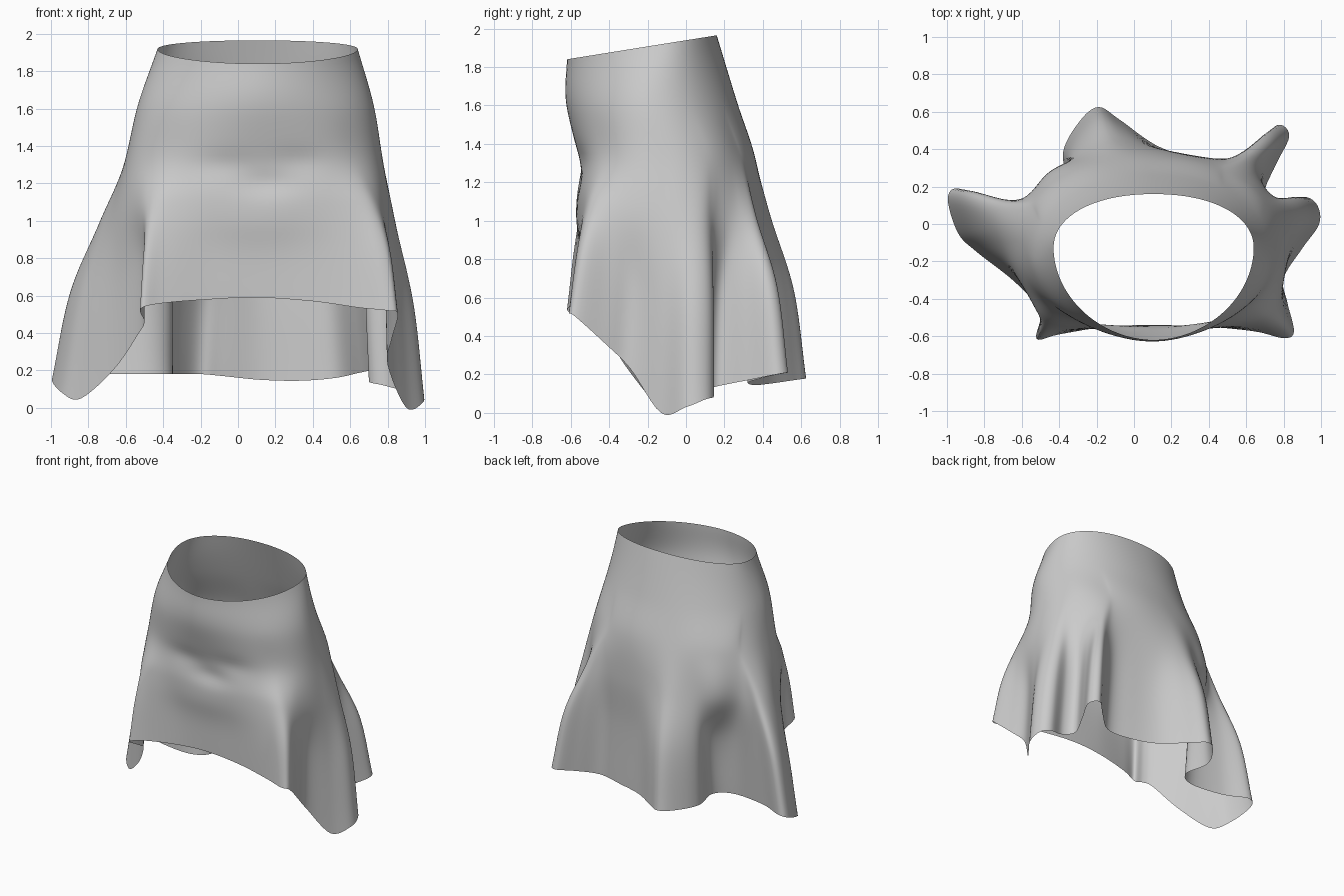
import bpy, bmesh, math

if "Cube" in bpy.data.objects:
    bpy.data.objects.remove(bpy.data.objects["Cube"])

# Hem line (x, y, z), counter-clockwise from the front centre, through every fold tip and valley
HEM = [
    (0.10, -0.54, 0.59), (0.40, -0.55, 0.57), (0.65, -0.575, 0.535), (0.80, -0.61, 0.52),
    (0.855, -0.575, 0.50), (0.82, -0.42, 0.36), (0.80, -0.29, 0.23), (0.90, -0.13, 0.0),
    (0.99, 0.0, 0.03), (0.98, 0.10, 0.07), (0.91, 0.145, 0.085), (0.78, 0.11, 0.12),
    (0.70, 0.17, 0.14), (0.76, 0.32, 0.17), (0.83, 0.47, 0.20), (0.77, 0.53, 0.21),
    (0.66, 0.43, 0.19), (0.52, 0.325, 0.16), (0.33, 0.35, 0.145), (0.12, 0.42, 0.15),
    (-0.08, 0.56, 0.17), (-0.19, 0.625, 0.18), (-0.29, 0.55, 0.18), (-0.38, 0.38, 0.18),
    (-0.35, 0.17, 0.18), (-0.48, 0.08, 0.18), (-0.75, 0.11, 0.18), (-0.94, 0.19, 0.18),
    (-0.995, 0.13, 0.15), (-0.94, -0.05, 0.08), (-0.84, -0.15, 0.05), (-0.66, -0.29, 0.21),
    (-0.53, -0.42, 0.40), (-0.50, -0.50, 0.46), (-0.52, -0.615, 0.53), (-0.40, -0.59, 0.56),
    (-0.15, -0.55, 0.58),
]
STEPS, ROWS = 6, 9


def spline(a, b, c, d, t):
    """Catmull-Rom point between b and c."""
    return tuple(0.5 * (2 * q + (r - p) * t + (2 * p - 5 * q + 4 * r - s) * t * t
                        + (3 * q - p - 3 * r + s) * t ** 3) for p, q, r, s in zip(a, b, c, d))


def blur(vals, passes):
    """Smooth a closed loop of tuples."""
    for _ in range(passes):
        vals = [tuple(0.25 * p + 0.5 * q + 0.25 * r for p, q, r in zip(a, b, c))
                for a, b, c in zip(vals[-1:] + vals[:-1], vals, vals[1:] + vals[:1])]
    return vals


def ring(ang, cx, cy, rx, ry, n):
    """Point of a superellipse in the direction of an angle."""
    c, s = math.cos(ang), math.sin(ang)
    r = (abs(c / rx) ** n + abs(s / ry) ** n) ** (-1 / n)
    return cx + r * c, cy + r * s


def move(p, d, k):
    return tuple(a + k * b for a, b in zip(p, d))


def dent(p):
    """Soft creases across the front panel."""
    x, y, z = p
    if y < -0.35:
        for cx, cz, w, h, d in ((-0.05, 1.30, 0.18, 0.07, 0.012), (0.15, 1.2, 0.16, 0.07, 0.02),
                                (0.32, 1.32, 0.15, 0.07, 0.012), (0.1, 0.98, 0.3, 0.12, -0.012)):
            y += d * math.exp(-((x - cx) / w) ** 2 - ((z - cz) / h) ** 2)
    return x, y, z


# Dense hem loop and the smoothed direction of every column
n = len(HEM)
hem = [spline(HEM[i - 1], HEM[i], HEM[(i + 1) % n], HEM[(i + 2) % n], j / STEPS)
       for i in range(n) for j in range(STEPS)]
dirs = []
for x, y, z in hem:
    r = math.hypot(x - 0.09, y + 0.15)
    dirs.append(((x - 0.09) / r, (y + 0.15) / r))
angles = [math.atan2(s, c) for c, s in blur(dirs, 50)]

# Cross-sections from waist to knee
waist, upper, hip = [], [], []
for a in angles:
    back = math.sin(a) > 0
    x, y = ring(a, 0.105, -0.13, 0.535, 0.29 if back else 0.49, 2.15 if back else 1.92)
    waist.append((x, y, 1.84 + 0.16 * (y + 0.62)))
    upper.append((*ring(a, 0.095, -0.18, 0.63, 0.445, 2.1 if back else 1.88), 1.62))
    hip.append((*ring(a, 0.085, -0.10, 0.69, 0.462, 2.15 if back else 2.45), 1.32))
drop = [move(h, p, -1) for h, p in zip(hem, hip)]
swell, bulge = [], []
for d, a in zip(drop, angles):
    u = (math.cos(a), math.sin(a), 0)
    out = max(0, d[0] * u[0] + d[1] * u[1])
    swell.append(tuple(0.16 * out * v for v in u))
    # cloth bridging the deep valley at the back left, and the front corners
    k = sum(h * math.exp(-(math.remainder(a - math.radians(deg), math.tau) / 0.2) ** 2)
            for deg, h in ((145, 0.05), (215, 0.03), (-30, 0.02)))
    bulge.append(tuple(k * v for v in u))
# folds fade out towards the hip, so the thigh ring is blurred
thigh_move = blur([move(tuple(0.28 * v for v in d), s, 1.05) for d, s in zip(drop, swell)], 80)
thigh = [move(move(p, d, 1), b, 1) for p, d, b in zip(hip, thigh_move, bulge)]
knee = [move(move(p, d, 0.6), s, 1.05) for p, d, s in zip(hip, drop, swell)]


def column(levels):
    """Vertices running from the waist down to the hem."""
    first = move(levels[0], move(levels[0], levels[1], -1), 1)
    last = move(levels[-1], move(levels[-1], levels[-2], -1), 1)
    pts = [first, *levels, last]
    return [dent(spline(*pts[i:i + 4], j / ROWS))
            for i in range(len(levels) - 1) for j in range(ROWS)] + [levels[-1]]


# Skirt: open cloth surface lofted from waist to hem
bm = bmesh.new()
cols = [[bm.verts.new(p) for p in column(lv)] for lv in zip(waist, upper, hip, thigh, knee, hem)]
for a, b in zip(cols, cols[1:] + cols[:1]):
    for i in range(len(a) - 1):
        bm.faces.new((a[i], a[i + 1], b[i + 1], b[i]))
bmesh.ops.recalc_face_normals(bm, faces=bm.faces)
mesh = bpy.data.meshes.new("skirt")
bm.to_mesh(mesh)
bm.free()
mesh.shade_smooth()
skirt = bpy.data.objects.new("skirt", mesh)
bpy.context.collection.objects.link(skirt)
